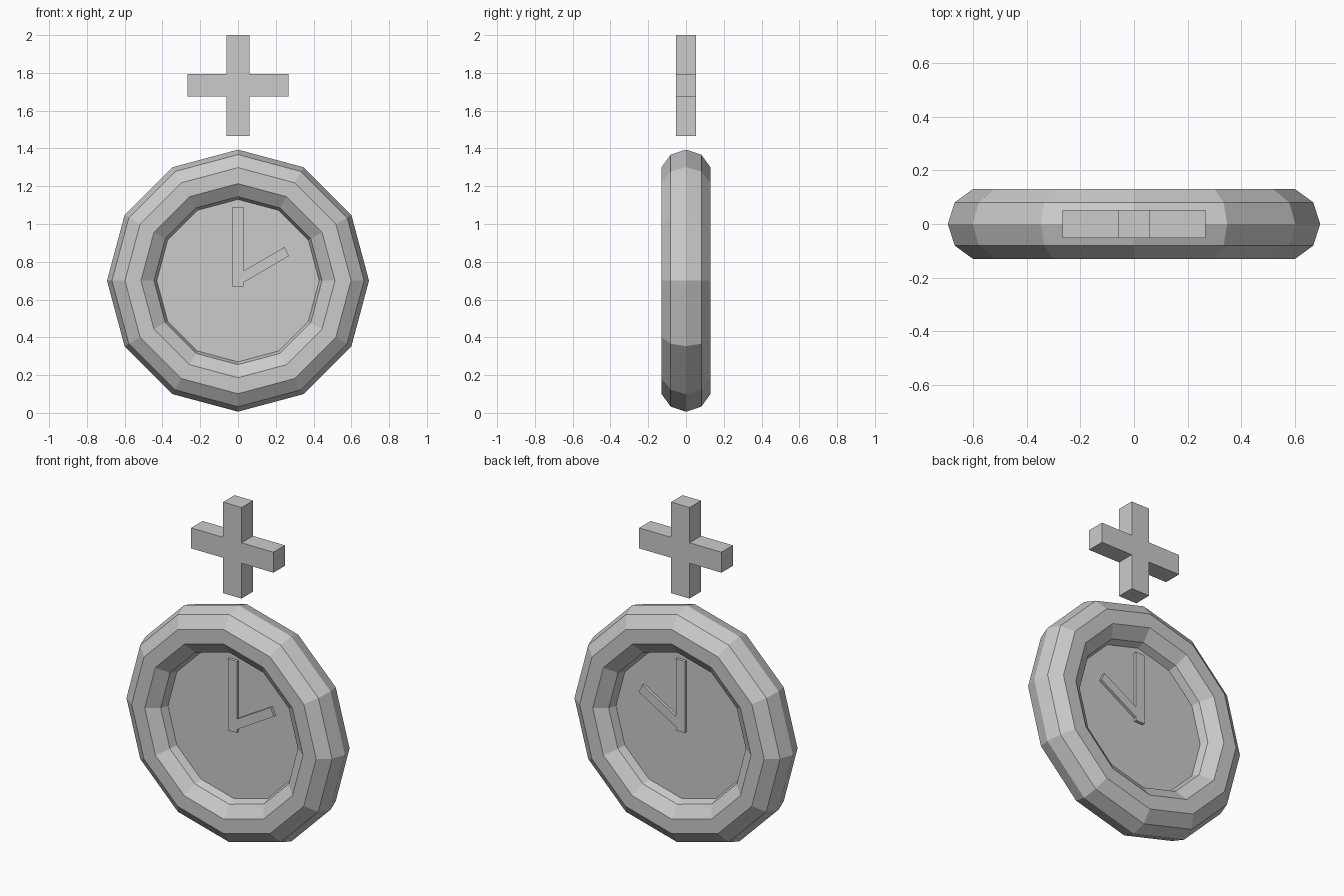
import bpy, bmesh
from math import pi

if "Cube" in bpy.data.objects:
    bpy.data.objects.remove(bpy.data.objects["Cube"])

CENTRE_Z = 0.70


def prism(name, outline, half_depth):
    """Extrude an x-z outline symmetrically along y."""
    bm = bmesh.new()
    face = bm.faces.new([bm.verts.new((x, -half_depth, z)) for x, z in outline])
    ext = bmesh.ops.extrude_face_region(bm, geom=[face])
    moved = [v for v in ext["geom"] if isinstance(v, bmesh.types.BMVert)]
    bmesh.ops.translate(bm, verts=moved, vec=(0, 2 * half_depth, 0))
    bmesh.ops.recalc_face_normals(bm, faces=bm.faces)
    mesh = bpy.data.meshes.new(name)
    bm.to_mesh(mesh)
    bm.free()
    obj = bpy.data.objects.new(name, mesh)
    bpy.context.collection.objects.link(obj)
    return obj


# Faceted outer ring
bpy.ops.mesh.primitive_torus_add(
    major_segments=12, minor_segments=10, major_radius=0.556,
    minor_radius=0.1375, location=(0, 0, CENTRE_Z), rotation=(pi / 2, 0, 0))
bpy.context.object.name = "clock_ring"

# Dial plate, its rim buried inside the ring
bpy.ops.mesh.primitive_cylinder_add(
    vertices=12, radius=0.5, depth=0.07,
    location=(0, 0, CENTRE_Z), rotation=(pi / 2, 0, 0))
bpy.context.object.name = "clock_face"

# Joined hands at two o'clock, showing on both sides of the dial
w = 0.029
prism("clock_hands", [
    (-w, 0.67), (w, 0.67), (w, 0.69), (0.27, 0.831),
    (0.247, 0.878), (w, 0.752), (w, 1.09), (-w, 1.09)], 0.052)

# Plus sign floating above the clock
a, b, cz = 0.06, 0.267, 1.734
quarter = [(a, b), (a, a), (b, a)]
outline = []
for _ in range(4):
    outline += quarter
    quarter = [(z, -x) for x, z in quarter]
prism("plus_sign", [(x, z + cz) for x, z in outline], 0.053)
